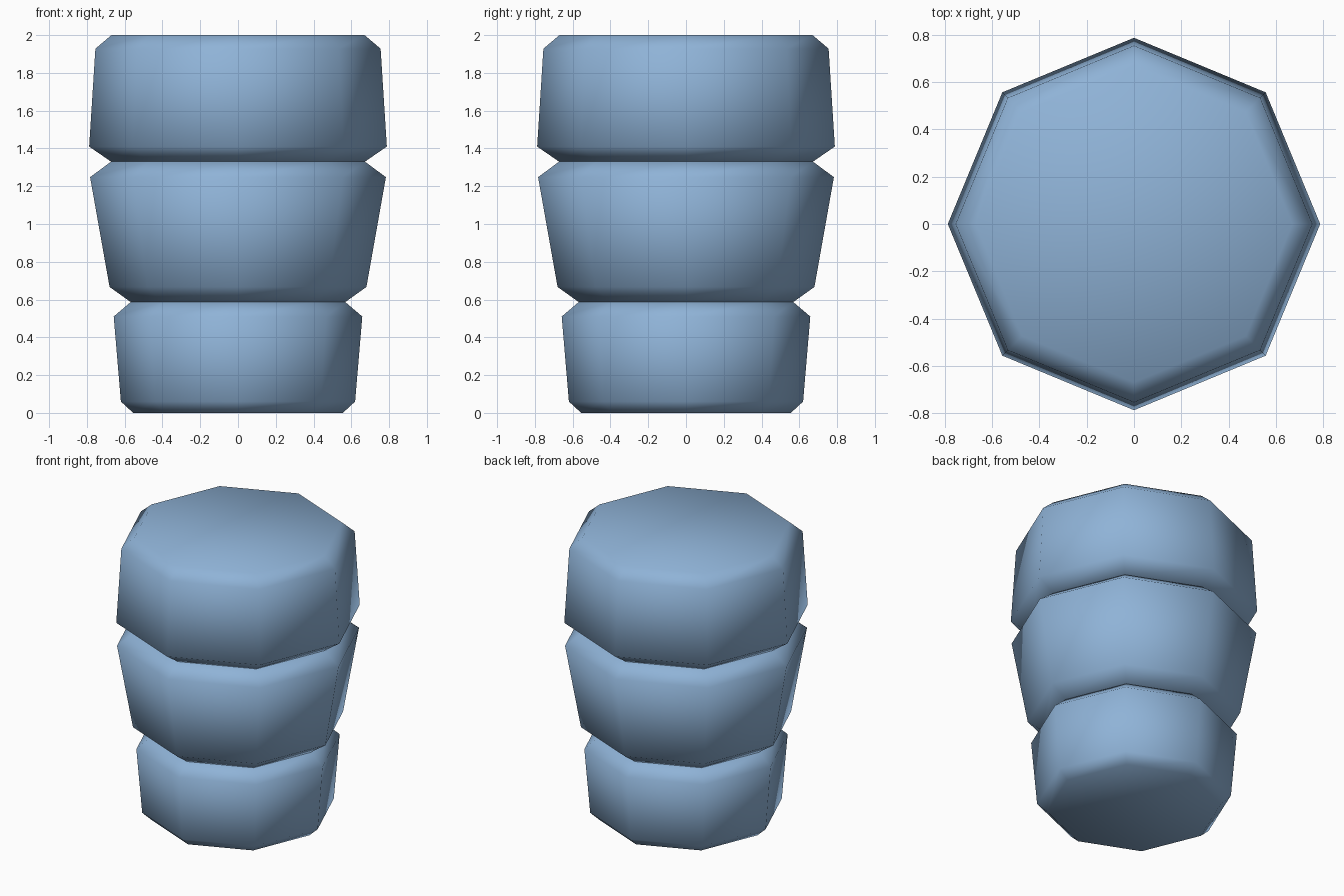
import bpy, bmesh, math

if "Cube" in bpy.data.objects:
    bpy.data.objects.remove(bpy.data.objects["Cube"])

SIDES = 8

blue = bpy.data.materials.new("soft blue")
blue.diffuse_color = (0.275, 0.45, 0.68, 1)
blue.use_nodes = True
blue.node_tree.nodes["Principled BSDF"].inputs["Base Color"].default_value = blue.diffuse_color


def drum(name, profile):
    """Closed eight-sided drum with corners on the axes, from (radius, z) rings."""
    bm = bmesh.new()
    rings = []
    for r, z in profile:
        rings.append([bm.verts.new((r * math.cos(2 * math.pi * i / SIDES),
                                    r * math.sin(2 * math.pi * i / SIDES), z))
                      for i in range(SIDES)])
    for a, b in zip(rings, rings[1:]):
        for i in range(SIDES):
            j = (i + 1) % SIDES
            bm.faces.new((a[i], a[j], b[j], b[i]))
    bm.faces.new(rings[0][::-1])
    bm.faces.new(rings[-1])
    for f in bm.faces:
        f.smooth = True
    mesh = bpy.data.meshes.new(name)
    bm.to_mesh(mesh)
    bm.free()
    mesh.materials.append(blue)
    obj = bpy.data.objects.new(name, mesh)
    bpy.context.collection.objects.link(obj)
    return obj


# Three stacked segments with chamfered rims
drum("bottom_segment", [(0.555, 0.0), (0.62, 0.06), (0.658, 0.51), (0.568, 0.587)])
drum("middle_segment", [(0.568, 0.587), (0.68, 0.667), (0.783, 1.248), (0.672, 1.33)])
drum("top_segment", [(0.672, 1.33), (0.788, 1.41), (0.755, 1.928), (0.67, 2.0)])
